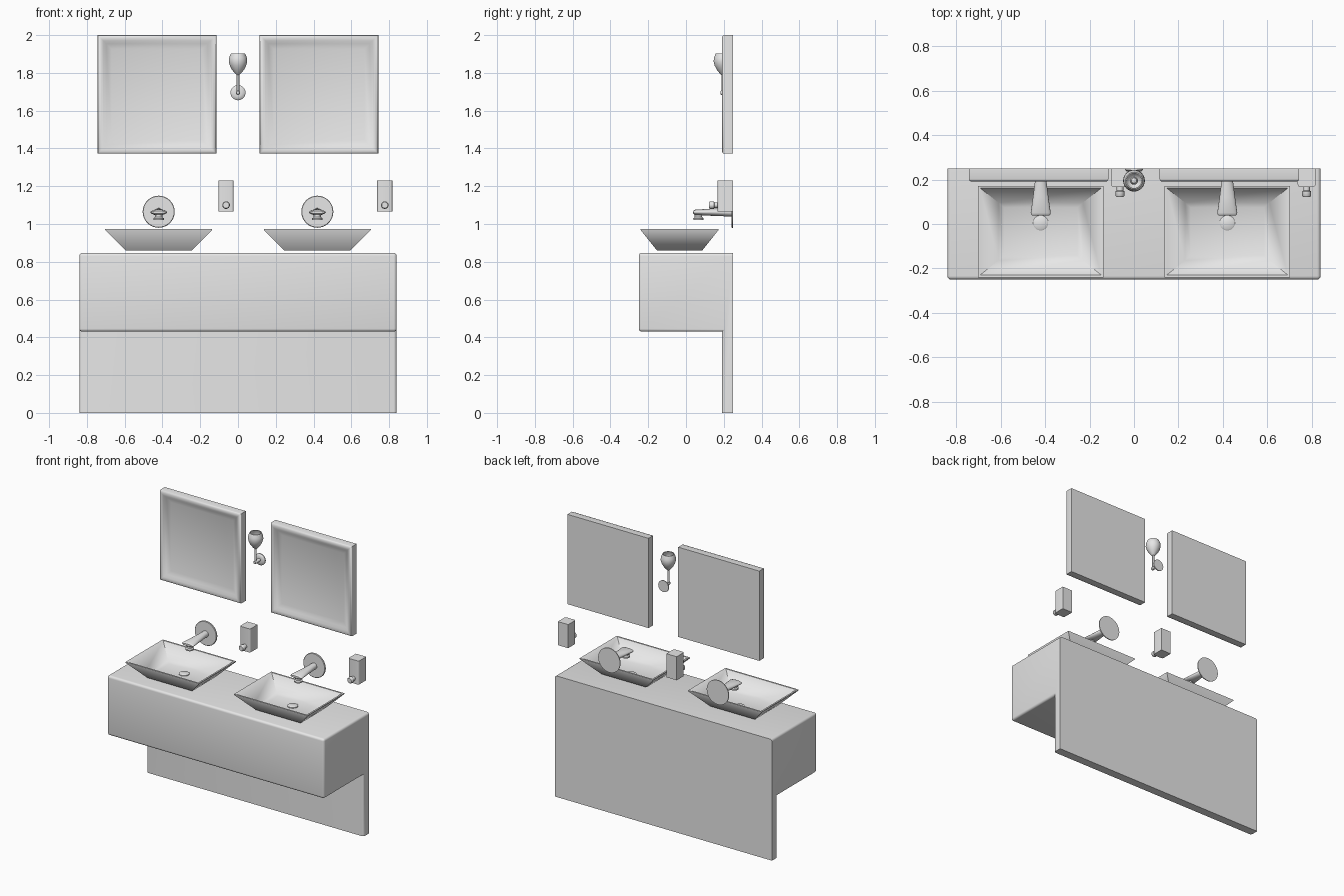
import bpy, bmesh, math
from mathutils import Vector

cube = bpy.data.objects.get("Cube")
if cube:
    bpy.data.objects.remove(cube)

grey = bpy.data.materials.new("plain_grey")
grey.use_nodes = True
grey.diffuse_color = (0.8, 0.8, 0.8, 1)
grey.node_tree.nodes["Principled BSDF"].inputs["Base Color"].default_value = grey.diffuse_color


def finish(name, bm, angle):
    bmesh.ops.recalc_face_normals(bm, faces=bm.faces)
    mesh = bpy.data.meshes.new(name)
    bm.to_mesh(mesh)
    bm.free()
    mesh.materials.append(grey)
    obj = bpy.data.objects.new(name, mesh)
    bpy.context.collection.objects.link(obj)
    bpy.ops.object.select_all(action='DESELECT')
    obj.select_set(True)
    bpy.context.view_layer.objects.active = obj
    bpy.ops.object.shade_smooth_by_angle(angle=math.radians(angle))
    return obj


def loft(name, rings, angle=40):
    """Skin a row of point rings and cap both ends."""
    bm = bmesh.new()
    rows = [[bm.verts.new(p) for p in ring] for ring in rings]
    n = len(rows[0])
    for a, b in zip(rows, rows[1:]):
        for i in range(n):
            j = (i + 1) % n
            bm.faces.new((a[i], a[j], b[j], b[i]))
    bm.faces.new(rows[0])
    bm.faces.new(rows[-1])
    return finish(name, bm, angle)


def ring_z(c, rx, ry, z, n=32):
    return [Vector((c[0] + rx * math.cos(t), c[1] + ry * math.sin(t), z))
            for t in (math.tau * i / n for i in range(n))]


def ring_y(x, z, rx, rz, y, n=32):
    return [Vector((x + rx * math.cos(t), y, z + rz * math.sin(t)))
            for t in (math.tau * i / n for i in range(n))]


CORNERS = ((-1, -1), (1, -1), (1, 1), (-1, 1))


def turned_z(name, c, profile):
    return loft(name, [ring_z(c, r, r, z) for r, z in profile])


def turned_y(name, x, z, profile):
    return loft(name, [ring_y(x, z, r, r, y) for r, y in profile])


def bevelled(name, outline, x0, x1, width, keep):
    """Extrude a y-z outline along x, rounding the edges chosen by keep."""
    bm = bmesh.new()
    face = bm.faces.new([bm.verts.new((x0, y, z)) for y, z in outline])
    new = bmesh.ops.extrude_face_region(bm, geom=[face])["geom"]
    verts = [v for v in new if isinstance(v, bmesh.types.BMVert)]
    bmesh.ops.translate(bm, verts=verts, vec=(x1 - x0, 0, 0))
    edges = [e for e in bm.edges if keep(e.verts[0].co, e.verts[1].co)]
    bmesh.ops.bevel(bm, geom=edges, offset=width, segments=4, profile=0.5, affect='EDGES')
    return finish(name, bm, 35)


BACK = 0.25

# Cabinet with its wall panel, an L-shaped body
def cabinet_edge(a, b):
    on_back = min(a.y, b.y) > BACK - 0.001
    on_floor = max(a.z, b.z) < 0.001
    inner = abs(a.x - b.x) > 0.1 and 0.1 < a.y < 0.24
    return not (on_back or on_floor or inner)

bevelled("cabinet", [(BACK, 0), (0.19, 0), (0.19, 0.43), (-BACK, 0.43),
                     (-BACK, 0.847), (BACK, 0.847)], -0.84, 0.84, 0.016, cabinet_edge)

for side, cx in (("right", -0.42), ("left", 0.42)):
    # Basin: sloped outer walls, thin rim, hollow inside
    shell = [(0.175, 0.12, 0.86), (0.283, 0.206, 0.968), (0.283, 0.206, 0.974),
             (0.272, 0.195, 0.974), (0.19, 0.13, 0.884), (0.165, 0.108, 0.872)]
    loft(side + "_basin",
         [[Vector((cx + sx * hx, -0.034 + sy * hy, z)) for sx, sy in CORNERS]
          for hx, hy, z in shell], 50)
    turned_z(side + "_drain", (cx, 0.005),
             [(0.034, 0.868), (0.034, 0.877), (0.028, 0.881)])

    # Wall-mounted faucet
    turned_y(side + "_faucet_flange", cx, 1.065,
             [(0.085, BACK), (0.085, 0.244), (0.082, 0.241)])
    spout = [(0.245, 0.022, 0.022), (0.2, 0.025, 0.021), (0.12, 0.035, 0.018),
             (0.05, 0.045, 0.014), (0.042, 0.043, 0.011), (0.038, 0.038, 0.007)]
    loft(side + "_faucet_spout", [ring_y(cx, 1.062, rx, rz, y) for y, rx, rz in spout])
    turned_z(side + "_faucet_nozzle", (cx, 0.066),
             [(0.027, 1.02), (0.028, 1.03), (0.02, 1.036), (0.02, 1.056)])

    # Soap dispenser and its push knob
    dx = cx + 0.357
    bevelled(side + "_dispenser", [(BACK, 1.065), (0.167, 1.065), (0.167, 1.23), (BACK, 1.23)],
             dx - 0.04, dx + 0.04, 0.012,
             lambda a, b: min(a.y, b.y) < 0.2 and abs(a.y - b.y) < 0.01 and abs(a.z - b.z) > 0.1)
    turned_y(side + "_dispenser_knob", dx, 1.1,
             [(0.015, 0.17), (0.015, 0.15), (0.02, 0.147), (0.02, 0.127), (0.016, 0.122)])

    # Mirror: rounded frame sloping in to the glass
    mx = math.copysign(0.429, cx)
    frame = [(0.314, BACK), (0.314, 0.202), (0.311, 0.195), (0.304, 0.191), (0.294, 0.191),
             (0.284, 0.195), (0.268, 0.206), (0.24, 0.216)]
    loft(side + "_mirror",
         [[Vector((mx + sx * h, y, 1.686 + sz * h)) for sx, sz in CORNERS]
          for h, y in frame], 45)

# Wall lamp between the mirrors
LAMP = (0, 0.195)
turned_y("lamp_wall_plate", 0, 1.695, [(0.04, BACK), (0.04, 0.243), (0.034, 0.237), (0.02, 0.234)])
turned_y("lamp_arm", 0, 1.695, [(0.011, 0.24), (0.011, 0.186), (0.008, 0.182)])
turned_z("lamp_stem", LAMP, [(0.007, 1.69), (0.007, 1.8)])
turned_z("lamp_shade", LAMP, [
    (0.009, 1.79), (0.016, 1.797), (0.032, 1.817), (0.043, 1.838), (0.049, 1.86),
    (0.047, 1.88), (0.038, 1.902), (0.033, 1.902), (0.042, 1.88), (0.044, 1.86),
    (0.038, 1.838), (0.026, 1.817), (0.01, 1.806)])
turned_z("lamp_bulb", LAMP, [(0.01, 1.804), (0.016, 1.83), (0.018, 1.85), (0.012, 1.866), (0.004, 1.87)])
